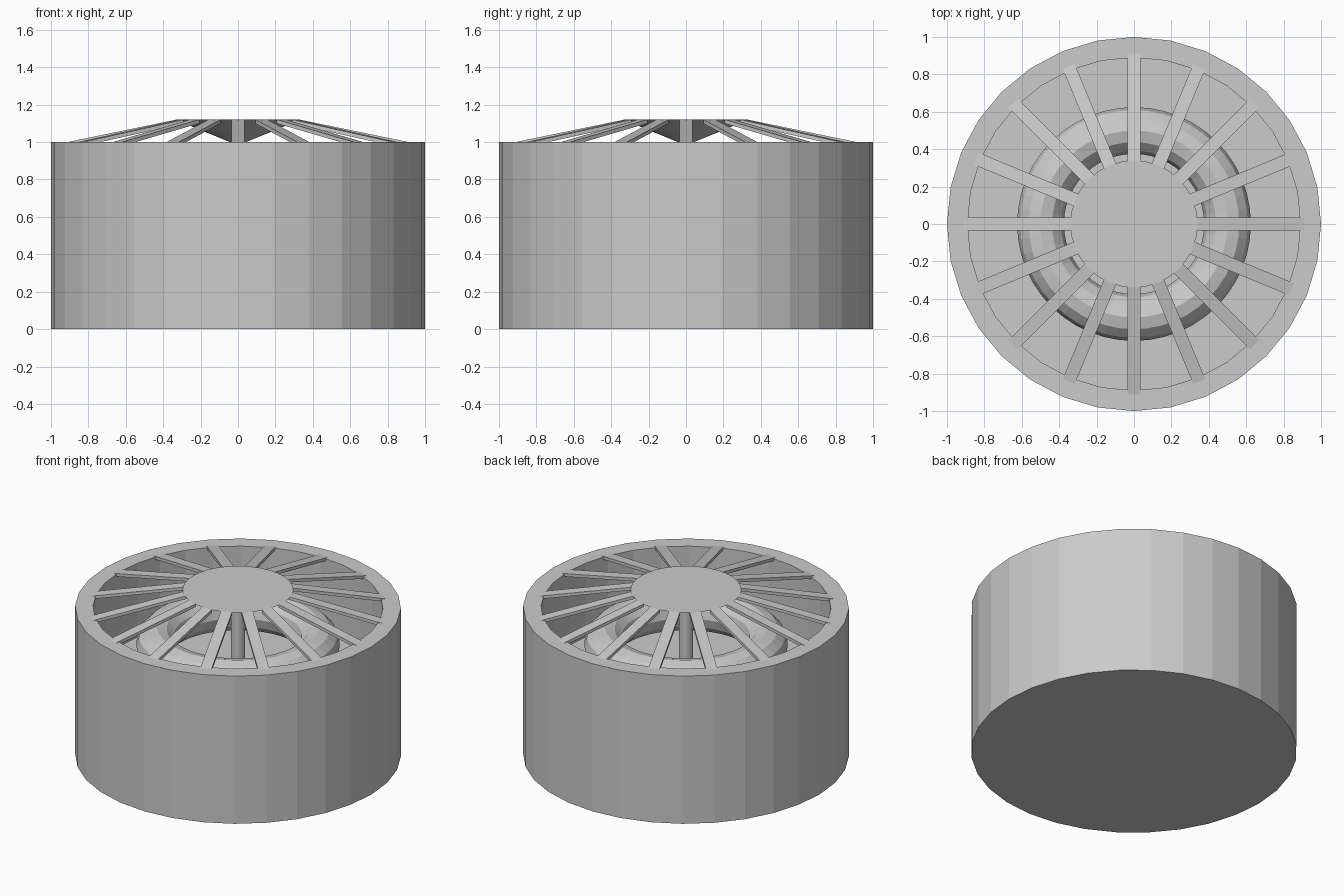
import bpy, bmesh, math
from mathutils import Matrix

if "Cube" in bpy.data.objects:
    bpy.data.objects.remove(bpy.data.objects["Cube"])

SIDES = 32
grey = bpy.data.materials.new("light_grey")
grey.diffuse_color = (0.6, 0.6, 0.6, 1)
grey.use_nodes = True
grey.node_tree.nodes["Principled BSDF"].inputs["Base Color"].default_value = grey.diffuse_color


def finish(name, bm):
    bmesh.ops.recalc_face_normals(bm, faces=bm.faces[:])
    mesh = bpy.data.meshes.new(name)
    bm.to_mesh(mesh)
    bm.free()
    mesh.materials.append(grey)
    obj = bpy.data.objects.new(name, mesh)
    bpy.context.collection.objects.link(obj)
    return obj


def lathe(name, profile, sides):
    """Revolve (radius, z) rings and cap both ends."""
    bm = bmesh.new()
    rings = []
    for r, z in profile:
        rings.append([bm.verts.new((r * math.cos(math.tau * i / sides),
                                    r * math.sin(math.tau * i / sides), z))
                      for i in range(sides)])
    for a, b in zip(rings, rings[1:]):
        for i in range(sides):
            j = (i + 1) % sides
            bm.faces.new((a[i], a[j], b[j], b[i]))
    bm.faces.new(rings[0])
    bm.faces.new(rings[-1])
    return finish(name, bm)


# Drum housing with recessed floor
lathe("housing", [(1, 0), (1, 1), (0.89, 1), (0.89, 0.5)], SIDES)

# Centre cap: flat disc with a cone beneath, and the shaft down to the floor
lathe("hub_cap", [(0.34, 1.122), (0.043, 1.0)], SIDES)
lathe("shaft", [(0.043, 0.49), (0.043, 1.02)], SIDES)

# Ring around the shaft
bpy.ops.mesh.primitive_torus_add(major_radius=0.5, minor_radius=0.125,
                                 major_segments=48, minor_segments=12,
                                 location=(0, 0, 0.75))
ring = bpy.context.object
ring.name = "inner_ring"
ring.data.materials.append(grey)

# Sixteen sloping spokes from the cap to the rim
bm = bmesh.new()
section = [(0.33, 1.12), (0.912, 1.0), (0.908, 0.98), (0.326, 1.1)]
half = 0.035
for k in range(16):
    turn = Matrix.Rotation(math.tau * k / 16, 3, 'Z')
    sides = []
    for y in (-half, half):
        vs = [bm.verts.new((r, y, z)) for r, z in section]
        bmesh.ops.rotate(bm, verts=vs, cent=(0, 0, 0), matrix=turn)
        sides.append(vs)
    a, b = sides
    bm.faces.new(a)
    bm.faces.new(b)
    for i in range(4):
        j = (i + 1) % 4
        bm.faces.new((a[i], a[j], b[j], b[i]))
finish("spokes", bm)
